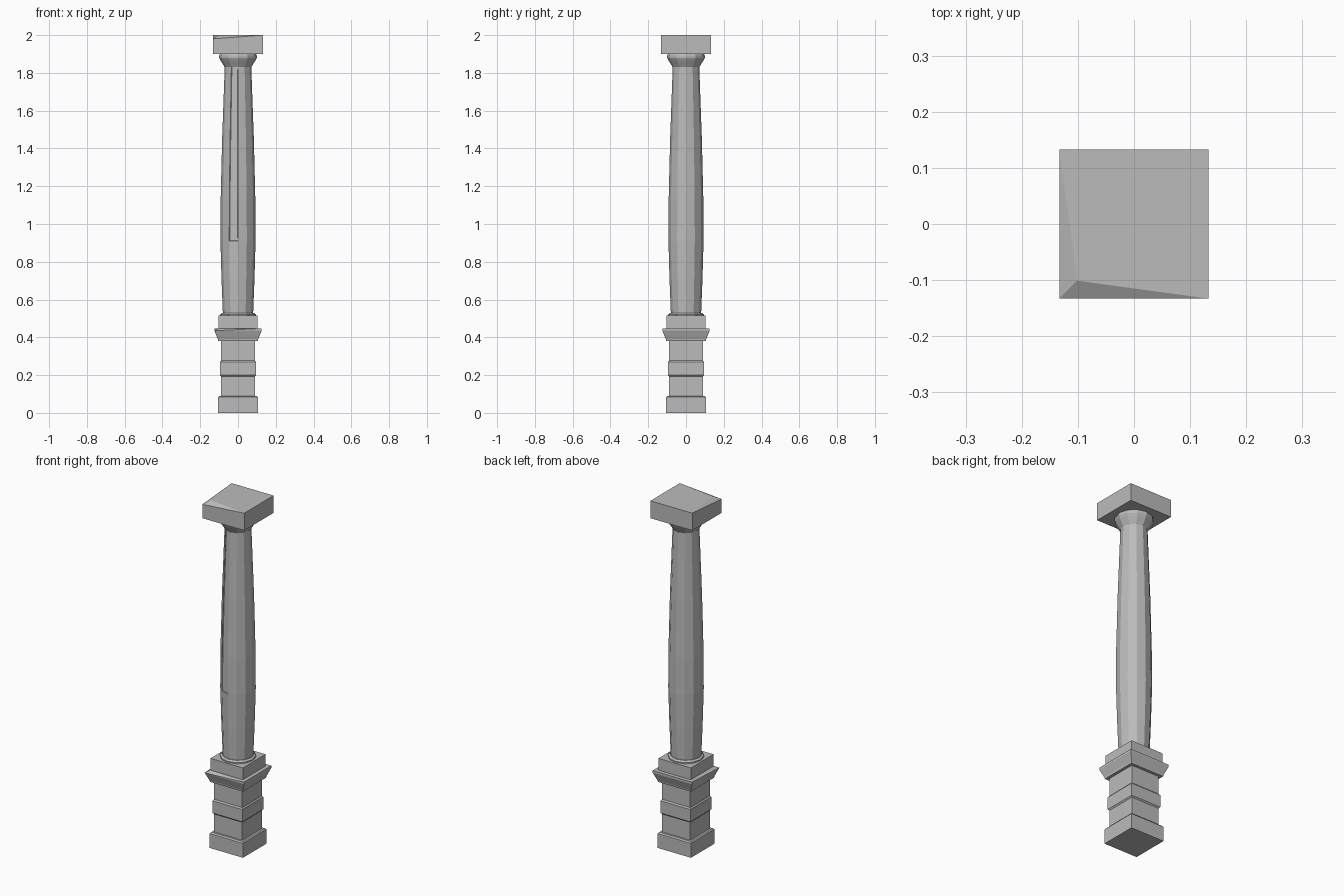
import bpy, bmesh
from math import pi, cos, sin

if "Cube" in bpy.data.objects:
    bpy.data.objects.remove(bpy.data.objects["Cube"])

stone = bpy.data.materials.new("grey stone")
stone.use_nodes = True
GREY = (0.5, 0.5, 0.5, 1)
stone.diffuse_color = GREY
stone.node_tree.nodes["Principled BSDF"].inputs["Base Color"].default_value = GREY


def lathe(name, profile, sides, square=False, chip=None):
    """Stack rings of (radius, height); square rings use the half width."""
    bm = bmesh.new()
    rings = []
    for r, z in profile:
        if square:
            pts = [(-r, -r), (r, -r), (r, r), (-r, r)]
        else:
            pts = [(r * cos(2 * pi * i / sides), r * sin(2 * pi * i / sides)) for i in range(sides)]
        rings.append([bm.verts.new((x, y, z)) for x, y in pts])
    for low, high in zip(rings, rings[1:]):
        n = len(low)
        for i in range(n):
            bm.faces.new((low[i], low[(i + 1) % n], high[(i + 1) % n], high[i]))
    bm.faces.new(rings[0][::-1])
    top = rings[-1]
    if chip:
        # Broken front corner: drop the corner and keep the top flat behind it
        inset, drop = chip
        corner, right, back, left = top
        inner = bm.verts.new((corner.co.x + inset, corner.co.y + inset, corner.co.z))
        corner.co.z -= drop
        bm.faces.new((corner, right, inner))
        bm.faces.new((corner, inner, left))
        bm.faces.new((inner, right, back, left))
    else:
        bm.faces.new(top)
    bmesh.ops.recalc_face_normals(bm, faces=bm.faces)
    mesh = bpy.data.meshes.new(name)
    bm.to_mesh(mesh)
    bm.free()
    mesh.materials.append(stone)
    obj = bpy.data.objects.new(name, mesh)
    bpy.context.collection.objects.link(obj)
    return obj


# Square pedestal
lathe("base_block", [(0.106, 0), (0.106, 0.083), (0.1, 0.09)], 4, True)
lathe("pedestal_core", [(0.089, 0.08), (0.089, 0.39)], 4, True)
lathe("pedestal_band", [(0.089, 0.193), (0.095, 0.2), (0.095, 0.27), (0.089, 0.278)], 4, True)
lathe("pedestal_ledge", [(0.105, 0.38), (0.107, 0.39), (0.125, 0.435), (0.125, 0.447)],
      4, True, (0.02, 0.012))
lathe("plinth", [(0.103, 0.44), (0.103, 0.515)], 4, True)

# Swelling column with its foot ring and flared neck
lathe("foot_ring", [(0.094, 0.51), (0.094, 0.522), (0.084, 0.53)], 12)
shaft = lathe("shaft", [(0.08, 0.52), (0.087, 0.7), (0.093, 0.91), (0.092, 1.12),
                        (0.084, 1.45), (0.07, 1.84)], 12)
lathe("neck_flare", [(0.07, 1.83), (0.092, 1.865), (0.1, 1.88), (0.1, 1.892), (0.094, 1.902)], 12)

# Shallow worn strip down one front facet
bm = bmesh.new()
bm.from_mesh(shaft.data)
strip = [f for f in bm.faces if f.normal.y < -0.9 and f.normal.x < 0
         and f.calc_center_median().z > 0.92]
bmesh.ops.inset_region(bm, faces=strip, thickness=0.003, depth=-0.003)
bm.to_mesh(shaft.data)
bm.free()

# Capital slab
lathe("capital_slab", [(0.133, 1.9), (0.133, 2)], 4, True, (0.032, 0.02))
